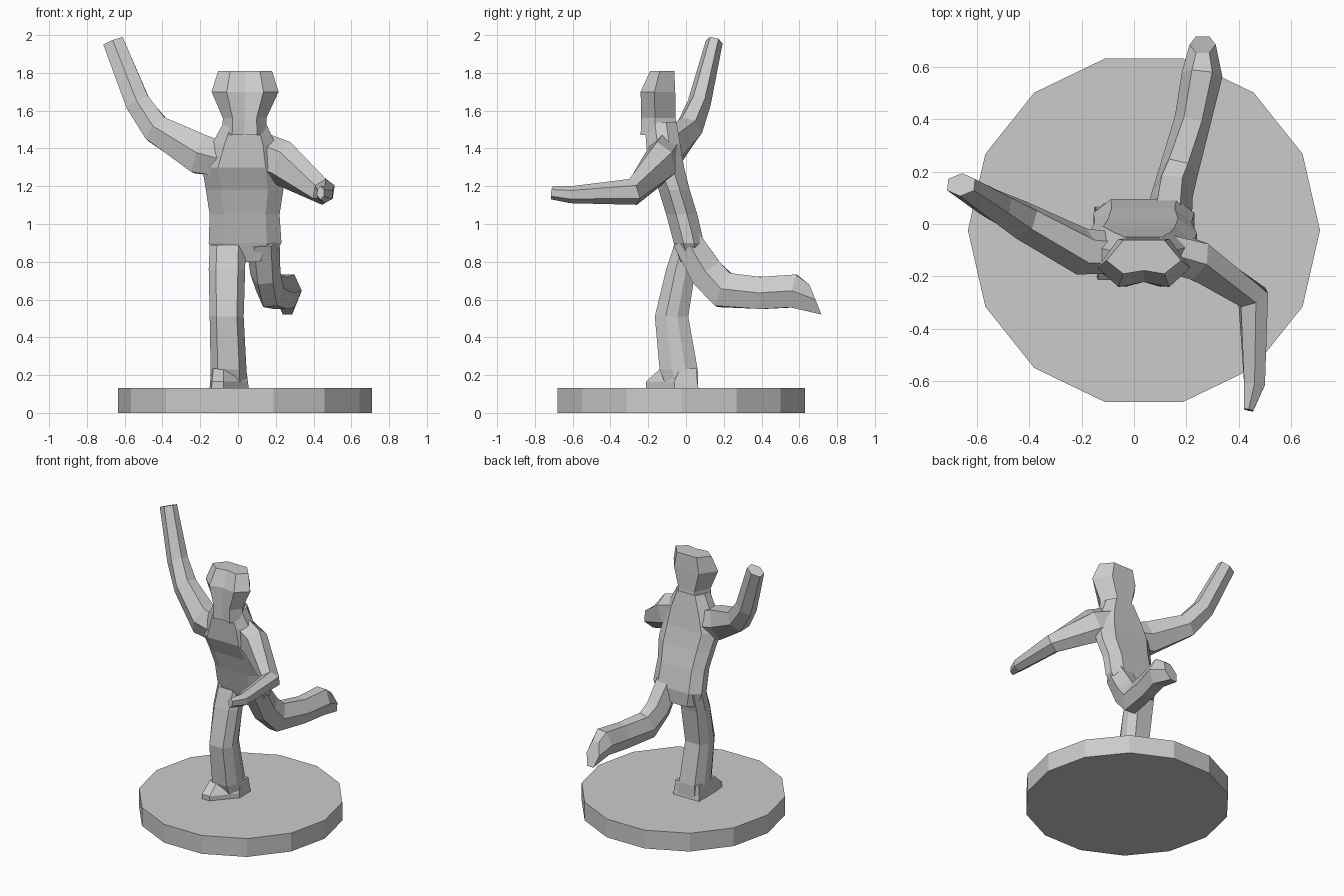
import bpy, math
from mathutils import Vector

if "Cube" in bpy.data.objects:
    bpy.data.objects.remove(bpy.data.objects["Cube"])


def make_object(name, rings):
    """Skin closed rings of equal point count and cap both ends."""
    n = len(rings[0])
    verts = [p for r in rings for p in r]
    faces = [(k * n + i, k * n + (i + 1) % n, (k + 1) * n + (i + 1) % n, (k + 1) * n + i)
             for k in range(len(rings) - 1) for i in range(n)]
    faces += [tuple(reversed(range(n))), tuple(range(len(verts) - n, len(verts)))]
    me = bpy.data.meshes.new(name)
    me.from_pydata(verts, [], faces)
    ob = bpy.data.objects.new(name, me)
    bpy.context.collection.objects.link(ob)
    return ob


def stack(name, shape, levels):
    """Horizontal sections: (z, x0, x1, y0, y1), shape normalised to -1..1."""
    return make_object(name, [[Vector(((x0 + x1) / 2 + px * (x1 - x0) / 2,
                                       (y0 + y1) / 2 + py * (y1 - y0) / 2, z))
                               for px, py in shape] for z, x0, x1, y0, y1 in levels])


def limb(name, hint, path, end_normal=None, n=6):
    """Tapered tube along a path of (centre, half width, half depth)."""
    pts = [Vector(p[0]) for p in path]
    rings = []
    for i, (c, a, b) in enumerate(path):
        t = Vector()
        if i > 0:
            t += (pts[i] - pts[i - 1]).normalized()
        if i < len(pts) - 1:
            t += (pts[i + 1] - pts[i]).normalized()
        elif end_normal:
            t = Vector(end_normal)
        t.normalize()
        u = Vector(hint)
        u = (u - t * u.dot(t)).normalized()
        v = t.cross(u)
        b /= math.sin(math.pi / 3)
        rings.append([pts[i] + u * a * math.cos(k * math.tau / n) + v * b * math.sin(k * math.tau / n)
                      for k in range(n)])
    return make_object(name, rings)


OCT = [(-.6, -1), (.6, -1), (1, -.35), (1, .35), (.65, 1), (-.65, 1), (-1, .35), (-1, -.35)]
HEAD = [(-.55, -1), (0, -.8), (.55, -1), (1, -.2), (.55, 1), (-.55, 1), (-1, -.2)]
FOOT = [(-.9, -1), (-.3, -1), (1, .1), (1, 1), (-1, 1), (-1, -.3)]

# Leaning torso
torso = stack("torso", OCT, [
    (0.80, -.12, .17, -.03, .09), (0.90, -.155, .23, -.065, .095),
    (1.05, -.15, .22, -.105, .06), (1.18, -.17, .24, -.145, .02),
    (1.30, -.19, .23, -.20, -.01), (1.42, -.14, .20, -.21, -.03),
    (1.54, -.075, .145, -.22, -.05)])

# Head flaring out from the neck
head = stack("head", HEAD, [
    (1.47, -.085, .155, -.24, -.045), (1.56, -.08, .15, -.238, -.055),
    (1.70, -.14, .215, -.24, -.057), (1.81, -.105, .18, -.19, -.062)])

# Standing leg and its foot
leg = stack("standing_leg", OCT, [
    (0.13, -.145, .05, -.10, .064), (0.23, -.145, .045, -.14, .062),
    (0.51, -.15, .03, -.165, .012), (0.76, -.155, .038, -.105, .05),
    (0.89, -.15, .04, -.062, .08)])
foot = stack("standing_foot", FOOT, [
    (0.131, -.15, .056, -.213, .066), (0.165, -.148, .053, -.213, .06),
    (0.235, -.14, .043, -.135, .055)])

# Leg kicked out behind, ending in the foot
kick = limb("raised_leg", (1, 0, 0), [
    ((.13, .00, .92), .09, .075), ((.145, .11, .74), .08, .09),
    ((.17, .20, .65), .075, .095), ((.225, .40, .635), .07, .085),
    ((.26, .57, .645), .078, .088), ((.262, .685, .60), .05, .085)], (0, 1, .4))

# Arm thrown up and back
arm_up = limb("raised_arm", (0, 1, 0), [
    ((-.08, -.11, 1.34), .08, .09), ((-.20, -.105, 1.37), .09, .105),
    ((-.43, .015, 1.50), .075, .075), ((-.53, .07, 1.64), .062, .065),
    ((-.66, .15, 1.965), .045, .055)])

# Bent arm reaching forward
arm_fwd = limb("forward_arm", (0, 0, 1), [
    ((.08, -.10, 1.38), .12, .07), ((.23, -.135, 1.325), .12, .075),
    ((.455, -.28, 1.17), .072, .058), ((.46, -.61, 1.155), .045, .04),
    ((.437, -.71, 1.165), .035, .018)])

# Fuse all body parts into one figure
parts = [head, leg, foot, kick, arm_up, arm_fwd]
for p in parts:
    m = torso.modifiers.new("join_" + p.name, 'BOOLEAN')
    m.operation, m.solver, m.object = 'UNION', 'EXACT', p
dg = bpy.context.evaluated_depsgraph_get()
fused = bpy.data.meshes.new_from_object(torso.evaluated_get(dg))
torso.modifiers.clear()
torso.data = fused
torso.name = "dancing_figure"
for p in parts:
    bpy.data.objects.remove(p)

# Fourteen-sided plinth
bpy.ops.mesh.primitive_cylinder_add(vertices=14, radius=.672, depth=.132, location=(.038, -.024, .066),
                                    rotation=(0, 0, math.pi / 2))
bpy.context.object.name = "plinth"
